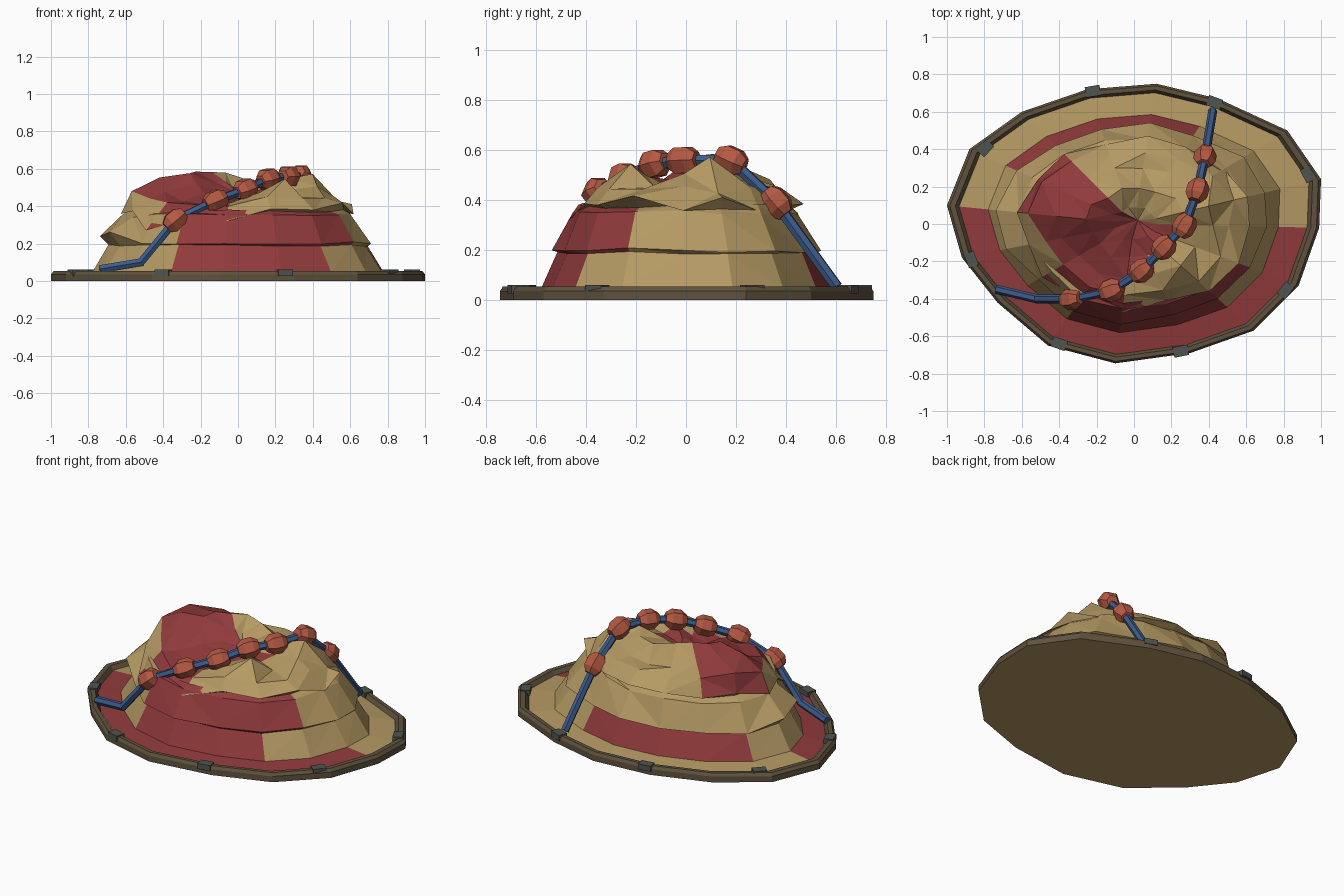
import bpy, bmesh, math, random
from mathutils import Vector

random.seed(4)
cube = bpy.data.objects.get("Cube")
if cube:
    bpy.data.objects.remove(cube, do_unlink=True)


def material(name, rgb):
    m = bpy.data.materials.new(name)
    m.use_nodes = True
    m.diffuse_color = (*rgb, 1)
    m.node_tree.nodes["Principled BSDF"].inputs["Base Color"].default_value = (*rgb, 1)
    return m


tan = material("tan cloth", (.46, .32, .125))
red = material("red cloth", (.285, .043, .045))
brown = material("dark brown rim", (.115, .085, .048))
gray = material("gray clip", (.08, .089, .08))
orange = material("orange bead", (.46, .1, .055))
blue = material("blue rope", (.045, .105, .26))


def finish(name, bm, mats):
    bmesh.ops.recalc_face_normals(bm, faces=bm.faces)
    mesh = bpy.data.meshes.new(name)
    bm.to_mesh(mesh)
    bm.free()
    for m in mats:
        mesh.materials.append(m)
    ob = bpy.data.objects.new(name, mesh)
    bpy.context.collection.objects.link(ob)
    return ob


def bridge(bm, a, b, pick=lambda i: 0):
    """Join two rings of vertices with quads, coloured by segment."""
    n = len(a)
    for i in range(n):
        j = (i + 1) % n
        bm.faces.new((a[i], a[j], b[j], b[i])).material_index = pick(i)


# Irregular oval outline shared by the tray and the mound
OUTLINE = [(1, .24), (.82, .5), (.45, .67), (.12, .75), (-.25, .72), (-.6, .6),
           (-.88, .4), (-1, .1), (-.92, -.18), (-.73, -.42), (-.46, -.65),
           (-.1, -.745), (.3, -.69), (.64, -.57), (.88, -.33), (.99, -.02)]
N = len(OUTLINE)

# Tray: raised rim with a cloth underside
bm = bmesh.new()
rings = [[bm.verts.new((x * f, y * f, z)) for x, y in OUTLINE]
         for f, z in [(1, 0), (1, .036), (.985, .054), (.955, .054), (.932, .02)]]
for a, b in zip(rings, rings[1:]):
    bridge(bm, a, b)
bm.faces.new(rings[0]).material_index = 1
finish("tray_rim", bm, [brown, tan])

# Mound: stepped cloth tiers, then a crumpled cap with a sunken middle
SHOULDER = [.565, .48, .46, .46, .48, .53, .56, .56, .48, .43, .42, .41, .47, .55, .46, .5]
CREST = [.54, .53, .52, .54, .57, .58, .58, .57, .51, .47, .45, .43, .45, .49, .46, .49]
TIERS = [(.935, .03, 0), (.78, .045, 0), (.69, .19, .005), (.71, .2, .012),
         (.61, .35, .012), (.56, .375, .012), (.61, .38, .025), (.52, .44, .02)]
front = range(10, 14)
cap = range(5, 11)
heart = range(5, 15)
RED = [range(7, 15), [2, 3, 4, 5, 10, 11, 12], front, front, front,
       [9, 10], [5, 6, 9, 10], cap, [*cap, 11], heart]
# Folds that leave the regular tier: (ring, corner) -> extra spread and height
FOLDS = {(3, 7): (.04, .04), (3, 8): (.04, .05), (6, 9): (.05, -.1), (6, 10): (.02, -.05),
         (6, 11): (0, -.04), (6, 14): (.03, .02), (6, 0): (0, .03),
         (7, 5): (.04, .05), (7, 6): (.04, .06), (7, 7): (.04, .06)}


def jitter(amount):
    return random.uniform(-amount, amount)


bm = bmesh.new()
rings = []
for k, (f, z, amount) in enumerate(TIERS):
    ring = []
    for i, (x, y) in enumerate(OUTLINE):
        spread, lift = FOLDS.get((k, i), (0, 0))
        g = f + jitter(amount) + spread
        h = min(z + jitter(amount), SHOULDER[i] - .01) + lift
        ring.append(bm.verts.new((x * g, y * g, h)))
    rings.append(ring)
for f, heights, amount in [(.4, SHOULDER, .03), (.25, CREST, .025),
                           (.12, [(h + .46) / 2 for h in CREST], .015)]:
    ring = []
    for (x, y), h in zip(OUTLINE, heights):
        g = f + jitter(amount)
        ring.append(bm.verts.new((x * g, y * g, h + jitter(.01))))
    rings.append(ring)
for k in range(len(rings) - 1):
    bridge(bm, rings[k], rings[k + 1], lambda i: int(i in RED[k]))
middle = bm.verts.new((.02, .02, .46))
for i in range(N):
    tip = bm.faces.new((rings[-1][i], rings[-1][(i + 1) % N], middle))
    tip.material_index = int(i in heart)
bmesh.ops.triangulate(bm, faces=bm.faces)
finish("cloth_mound", bm, [tan, red])

# Clips straddling the rim, turned along its tangent
CLIPS = [(-.22, .71), (.43, .65), (.93, .265), (.81, -.355),
         (.25, -.68), (-.4, -.64), (-.87, -.19), (-.795, .405)]
for n, (x, y) in enumerate(CLIPS):
    bpy.ops.mesh.primitive_cube_add(size=1, location=(x, y, .044),
                                    rotation=(0, 0, math.atan2(x, -y / .55)))
    clip = bpy.context.object
    clip.name = f"rim_clip_{n + 1}"
    clip.scale = (.08, .056, .034)
    clip.data.materials.append(gray)


def spindle(name, start, end, profile, mat, sides=6):
    """Faceted turned shape running from start to end."""
    start, end = Vector(start), Vector(end)
    turn = (end - start).to_track_quat('Z', 'Y')
    bm = bmesh.new()
    loops = []
    for t, r in profile:
        centre = start.lerp(end, t)
        loops.append([bm.verts.new(centre + turn @ Vector(
            (r * math.cos(math.tau * s / sides), r * math.sin(math.tau * s / sides), 0)))
            for s in range(sides)])
    for a, b in zip(loops, loops[1:]):
        bridge(bm, a, b)
    bm.faces.new(loops[0])
    bm.faces.new(loops[-1])
    return finish(name, bm, [mat])


# Rope draped over the mound, with a bead at each inner bend
PATH = [Vector(p) for p in [
    (-.73, -.35, .065), (-.52, -.4, .1), (-.335, -.4, .325), (-.12, -.355, .43),
    (.04, -.25, .49), (.16, -.125, .545), (.27, -.01, .56), (.34, .18, .56),
    (.38, .36, .39), (.42, .6, .06)]]
for n, (a, b) in enumerate(zip(PATH, PATH[1:])):
    reach = (b - a).normalized() * .008
    spindle(f"rope_{n + 1}", a - reach, b + reach, [(0, .024), (1, .024)], blue)
for n in range(2, len(PATH) - 1):
    along = (PATH[n + 1] - PATH[n - 1]).normalized() * .062
    spindle(f"bead_{n - 1}", PATH[n] - along, PATH[n] + along,
            [(0, .036), (.28, .06), (.72, .06), (1, .036)], orange)
